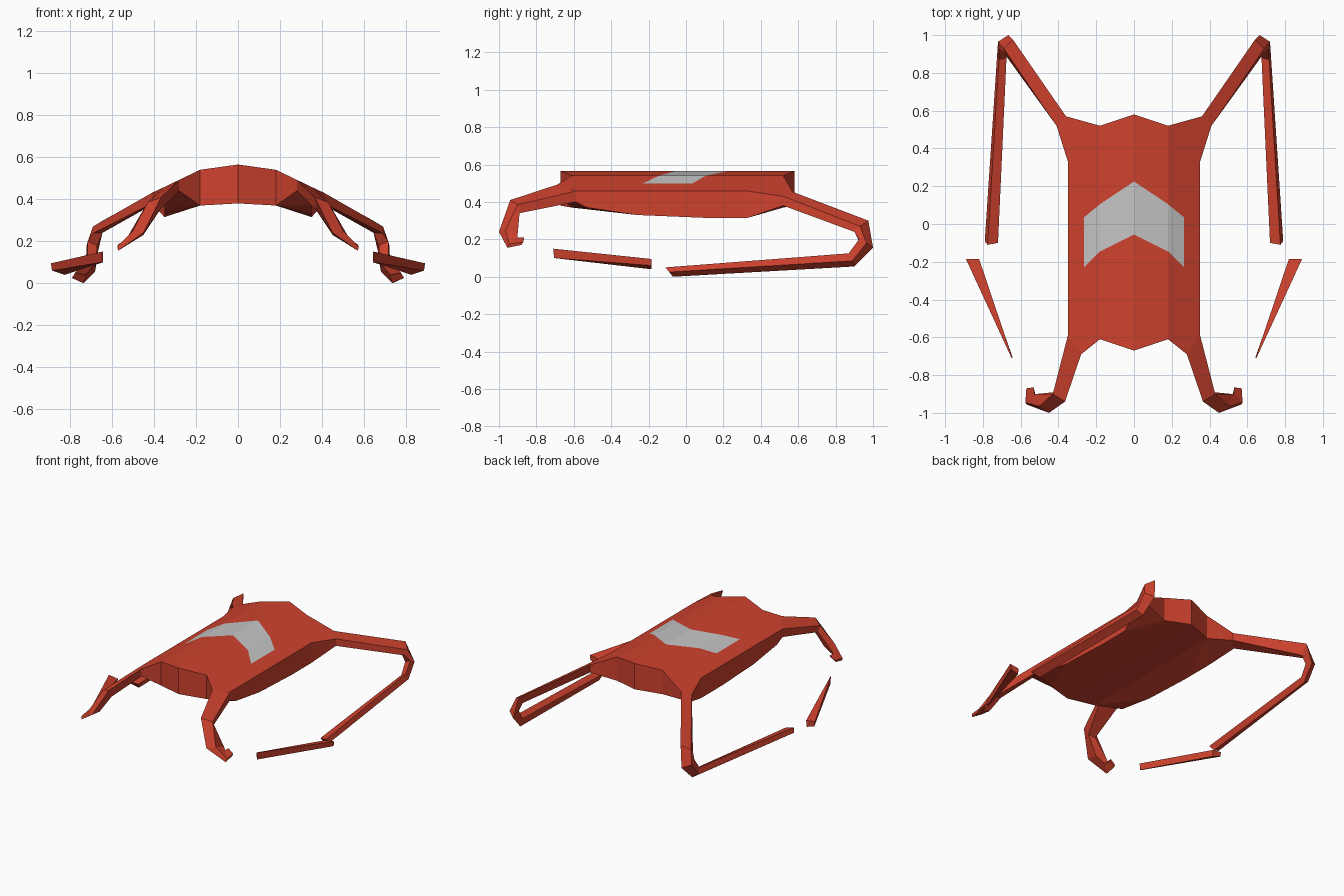
import bpy
import bmesh

cube = bpy.data.objects.get("Cube")
if cube:
    bpy.data.objects.remove(cube, do_unlink=True)


def make_material(name, color):
    mat = bpy.data.materials.new(name)
    mat.use_nodes = True
    mat.diffuse_color = color
    mat.node_tree.nodes["Principled BSDF"].inputs["Base Color"].default_value = color
    return mat


red = make_material("red paint", (0.62, 0.054, 0.027, 1))
silver = make_material("silver grey", (0.56, 0.56, 0.56, 1))


def finish(name, bm, materials, merge=False):
    """Turn a right-hand half into an object mirrored across the centre."""
    bmesh.ops.recalc_face_normals(bm, faces=bm.faces[:])
    mesh = bpy.data.meshes.new(name)
    bm.to_mesh(mesh)
    bm.free()
    for mat in materials:
        mesh.materials.append(mat)
    obj = bpy.data.objects.new(name, mesh)
    bpy.context.collection.objects.link(obj)
    mirror = obj.modifiers.new("mirror", "MIRROR")
    mirror.use_axis[0] = True
    mirror.use_mirror_merge = merge
    mirror.merge_threshold = 0.001
    return obj


def loft(name, sections):
    """Skin a row of four-cornered sections and cap both ends."""
    bm = bmesh.new()
    rings = [[bm.verts.new(point) for point in section] for section in sections]
    for ring, following in zip(rings, rings[1:]):
        for i in range(len(ring)):
            j = (i + 1) % len(ring)
            bm.faces.new((ring[i], ring[j], following[j], following[i]))
    bm.faces.new(rings[0][::-1])
    bm.faces.new(rings[-1])
    return finish(name, bm, [red])


def roof(x):
    """Height of the folded roof: a shallow centre and steeper shoulders."""
    return 0.565 - 0.139 * x if x < 0.18 else 0.54 - 0.48 * (x - 0.18)


# Body shell: roof outline, chevron outline and underside points
bm = bmesh.new()
roof_points = {
    "nose": (0, -0.67), "brow": (0.18, -0.61),
    "arm_in": (0.28, -0.69), "arm_out": (0.35, -0.59),
    "hip": (0.35, 0.33), "leg_out": (0.41, 0.52), "leg_in": (0.36, 0.57),
    "rump": (0.18, 0.52), "tail": (0, 0.58),
    "mark_front": (0, -0.055), "mark_front_fold": (0.18, -0.145),
    "mark_front_end": (0.265, -0.23), "mark_back_end": (0.265, 0.035),
    "mark_back_fold": (0.18, 0.105), "mark_back": (0, 0.225),
}
under_points = {
    "nose_low": (0, -0.67, 0.38), "brow_low": (0.18, -0.61, 0.37),
    "arm_in_low": (0.28, -0.69, 0.44), "arm_out_low": (0.35, -0.59, 0.40),
    "side_a": (0.35, -0.53, 0.37), "side_b": (0.35, -0.26, 0.33),
    "side_c": (0.35, 0.1, 0.315), "side_d": (0.35, 0.33, 0.315),
    "leg_out_low": (0.41, 0.52, 0.38), "leg_in_low": (0.36, 0.57, 0.40),
    "rump_low": (0.18, 0.52, 0.37), "tail_low": (0, 0.58, 0.38),
}
v = {key: bm.verts.new((x, y, roof(x))) for key, (x, y) in roof_points.items()}
v.update({key: bm.verts.new(point) for key, point in under_points.items()})


def face(names, material=0):
    bm.faces.new([v[key] for key in names.split()]).material_index = material


# Roof around the chevron
face("nose brow mark_front_fold mark_front")
face("mark_back mark_back_fold rump tail")
face("brow arm_in arm_out hip leg_out leg_in rump mark_back_fold "
     "mark_back_end mark_front_end mark_front_fold")
# Silver chevron
face("mark_front mark_front_fold mark_back_fold mark_back", 1)
face("mark_front_fold mark_front_end mark_back_end mark_back_fold", 1)
# Front, rear and side walls
face("nose nose_low brow_low brow")
face("brow brow_low arm_in_low arm_in")
face("tail rump rump_low tail_low")
face("rump leg_in leg_in_low rump_low")
face("arm_out arm_out_low side_a side_b side_c side_d hip")
face("hip side_d leg_out_low leg_out")
# Arched underside
face("nose_low tail_low rump_low brow_low")
face("brow_low side_a arm_out_low arm_in_low")
face("brow_low side_b side_a")
face("brow_low rump_low side_c side_b")
face("rump_low side_d side_c")
face("rump_low leg_in_low leg_out_low side_d")
finish("body_shell", bm, [red, silver], merge=True)

# Hooked front legs
loft("front_legs", [
    [(0.28, -0.69, 0.492), (0.35, -0.59, 0.458), (0.35, -0.59, 0.4), (0.28, -0.69, 0.44)],
    [(0.365, -0.94, 0.41), (0.43, -0.9, 0.385), (0.42, -0.89, 0.34), (0.37, -0.9, 0.35)],
    [(0.45, -1, 0.24), (0.5, -0.965, 0.25), (0.52, -0.9, 0.23), (0.45, -0.92, 0.23)],
    [(0.57, -0.955, 0.155), (0.575, -0.945, 0.175), (0.53, -0.9, 0.21), (0.52, -0.915, 0.195)],
    [(0.57, -0.88, 0.17), (0.57, -0.87, 0.185), (0.53, -0.865, 0.21), (0.53, -0.87, 0.2)],
])

# Long rear legs folding forward at the knee
loft("rear_legs", [
    [(0.36, 0.57, 0.454), (0.41, 0.52, 0.43), (0.41, 0.52, 0.38), (0.36, 0.57, 0.4)],
    [(0.64, 0.975, 0.3), (0.69, 0.93, 0.27), (0.685, 0.9, 0.24), (0.645, 0.92, 0.24)],
    [(0.665, 1, 0.155), (0.72, 0.965, 0.18), (0.715, 0.925, 0.2), (0.67, 0.93, 0.18)],
    [(0.68, 0.9, 0.055), (0.725, 0.89, 0.085), (0.715, 0.87, 0.125), (0.675, 0.88, 0.105)],
    [(0.735, -0.07, 0), (0.79, -0.09, 0.025), (0.775, -0.11, 0.05), (0.72, -0.1, 0.04)],
])

# Detached tapering side blades
loft("side_blades", [
    [(0.82, -0.185, 0.085), (0.89, -0.185, 0.095), (0.885, -0.185, 0.06), (0.825, -0.185, 0.04)],
    [(0.643, -0.71, 0.15), (0.648, -0.71, 0.15), (0.648, -0.705, 0.1), (0.643, -0.705, 0.1)],
])
